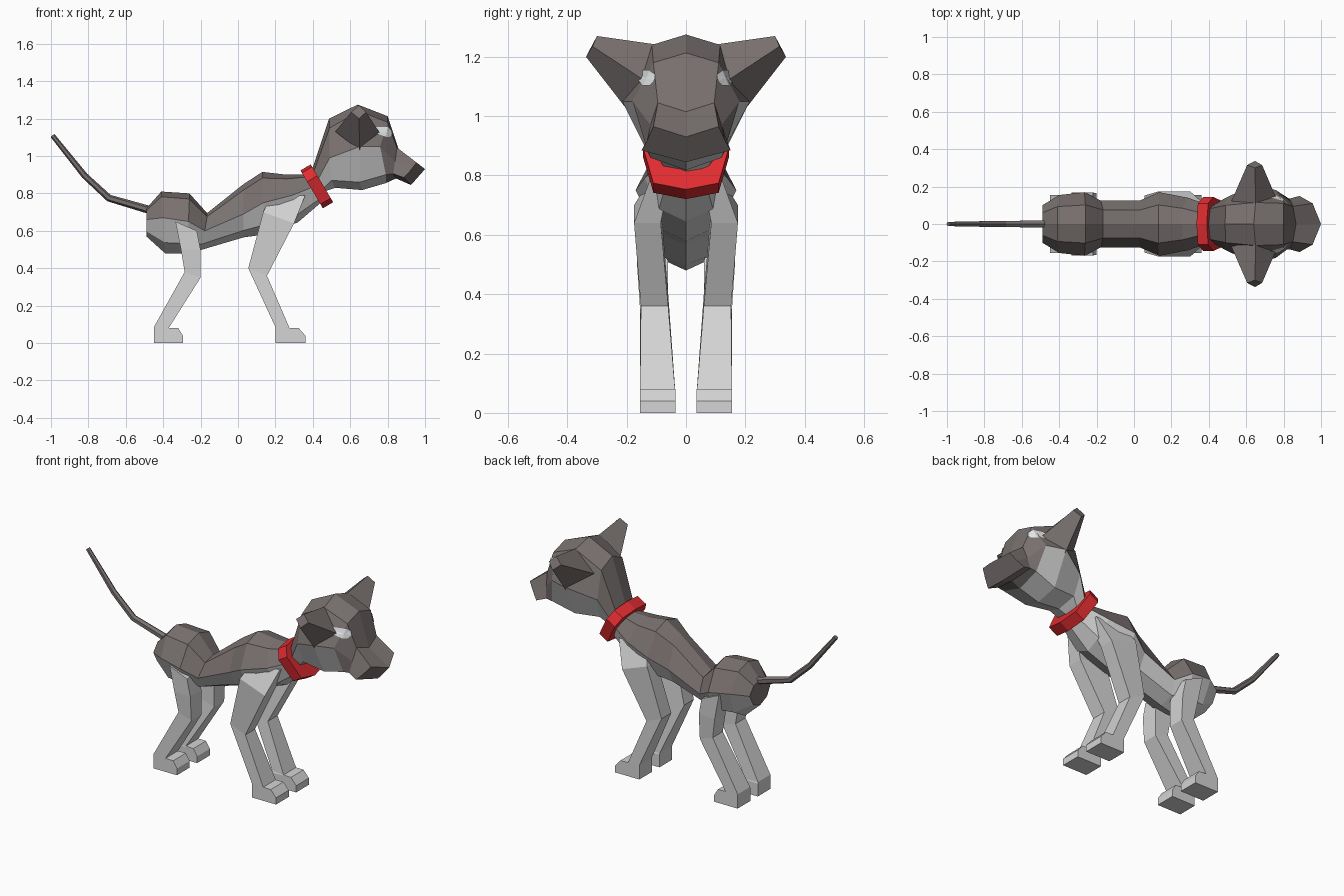
import bpy, bmesh, math
from mathutils import Vector
from mathutils.bvhtree import BVHTree

if "Cube" in bpy.data.objects:
    bpy.data.objects.remove(bpy.data.objects["Cube"])


def material(name, rgb):
    m = bpy.data.materials.new(name)
    m.diffuse_color = (*rgb, 1)
    m.use_nodes = True
    m.node_tree.nodes["Principled BSDF"].inputs["Base Color"].default_value = m.diffuse_color
    return m


FUR = material("dark fur", (0.19, 0.165, 0.16))
PALE = material("pale fur", (0.66, 0.66, 0.66))
RED = material("collar red", (0.75, 0.025, 0.03))
WHITE = material("eye white", (0.80, 0.83, 0.83))


def make(name, bm, mats):
    bmesh.ops.recalc_face_normals(bm, faces=bm.faces)
    me = bpy.data.meshes.new(name)
    bm.to_mesh(me)
    bm.free()
    for m in mats:
        me.materials.append(m)
    ob = bpy.data.objects.new(name, me)
    bpy.context.collection.objects.link(ob)
    return ob


def loft(name, rings, mats, rule=lambda ring, side: 0):
    """Join equal rings of points with quads and cap both ends."""
    bm = bmesh.new()
    vs = [[bm.verts.new(p) for p in r] for r in rings]
    n = len(rings[0])
    for i in range(len(vs) - 1):
        for k in range(n):
            j = (k + 1) % n
            f = bm.faces.new((vs[i][k], vs[i][j], vs[i + 1][j], vs[i + 1][k]))
            f.material_index = rule(i, k)
    bm.faces.new(vs[0])
    bm.faces.new(vs[-1])
    return make(name, bm, mats)


def mirrored(half):
    """Half ring from top centre to bottom centre -> full ring."""
    return half + [(x, -y, z) for x, y, z in reversed(half[1:-1])]


# Torso: x top, x bottom, half width, top z, side z, bottom z
torso = [(-.49, -.49, .10, .72, .66, .57),
         (-.41, -.39, .155, .81, .67, .48),
         (-.26, -.27, .17, .80, .65, .48),
         (-.165, -.19, .125, .695, .60, .50),
         (.03, .03, .125, .85, .69, .565),
         (.13, .14, .17, .915, .75, .58),
         (.26, .32, .14, .90, .79, .645),
         (.37, .46, .095, .90, .84, .765)]
rings = []
for xt, xb, w, zt, zs, zb in torso:
    xm = (xt + xb) / 2
    rings.append(mirrored([(xt, 0, zt), (xt, .6 * w, zt - .2 * (zt - zs)), (xm, w, zs),
                           (xb, .65 * w, zb + .3 * (zs - zb)), (xb, 0, zb)]))
loft("torso", rings, [FUR, PALE], lambda i, k: int(2 <= k <= 5))

# Head and muzzle
head_halves = [
    [(.39, 0, .91), (.395, .08, .89), (.42, .10, .86), (.45, .07, .82), (.46, 0, .81)],
    [(.487, 0, 1.20), (.49, .10, 1.15), (.49, .14, .99), (.50, .10, .87), (.52, 0, .83)],
    [(.64, 0, 1.275), (.65, .115, 1.24), (.65, .215, 1.05), (.65, .12, .86), (.663, 0, .818)],
    [(.80, 0, 1.213), (.80, .11, 1.18), (.76, .18, 1.05), (.79, .135, .90), (.79, 0, .855)],
    [(.866, 0, 1.015), (.85, .095, 1.045), (.84, .12, .97), (.83, .135, .905), (.845, 0, .88)],
    [(1.0, 0, .93), (.955, .11, .965), (.92, .13, .92), (.885, .15, .885), (.925, 0, .845)]]
head = loft("head", [mirrored(h) for h in head_halves], [FUR, PALE],
            lambda i, k: int(2 <= k <= 5 and i < 3))

# Ears
for s, side in ((1, "left"), (-1, "right")):
    base = [(.65, .09, 1.24), (.52, .12, 1.13), (.65, .205, 1.03), (.76, .14, 1.12)]
    tip = [(.647, .30, 1.27), (.605, .315, 1.235), (.647, .337, 1.20), (.685, .315, 1.235)]
    loft(side + "_ear", [[(x, s * y, z) for x, y, z in r] for r in (base, tip)], [FUR])

# Eyes: thin octagons projected on the face
bm = bmesh.new()
bm.from_mesh(head.data)
tree = BVHTree.FromBMesh(bm)
bm.free()
for s, side in ((1, "left"), (-1, "right")):
    bm = bmesh.new()

    def on_face(r, a):
        o = Vector((2, s * .13 + r * math.cos(a), 1.128 + r * math.sin(a)))
        p, n, _, _ = tree.ray_cast(o, Vector((-1, 0, 0)))
        return bm.verts.new(p + n * .005)

    c = on_face(0, 0)
    rim = [on_face(.028, (k + .5) * math.pi / 4) for k in range(8)]
    for k in range(8):
        vs = (c, rim[k], rim[(k + 1) % 8])
        f = bm.faces.new(vs)
    eye = make(side + "_eye", bm, [WHITE])
    if eye.data.polygons[0].normal.x < 0:
        eye.data.flip_normals()

# Collar: tilted faceted band
half = [(0, .115), (.11, .10), (.145, .045), (.11, -.095), (0, -.12)]
axis, up = Vector((.86, 0, .51)), Vector((-.51, 0, .86))
rings = []
for d in (-.032, .032):
    c = Vector((.42, 0, .84)) + axis * d
    rings.append(mirrored([tuple(c + up * v + Vector((0, y, 0))) for y, v in half]))
loft("collar", rings, [RED])

# Legs: back x, back z, front x, front z, inner y, outer y
front_leg = [(.20, 0, .36, 0, .035, .155),
             (.20, .04, .36, .04, .035, .155),
             (.20, .075, .325, .08, .035, .155),
             (.20, .085, .275, .081, .037, .155),
             (.055, .40, .155, .36, .06, .152),
             (.135, .70, .30, .64, .085, .175),
             (.18, .79, .36, .79, .055, .12)]
hind_leg = [(-.45, 0, -.295, 0, .035, .155),
            (-.45, .04, -.295, .04, .035, .155),
            (-.45, .075, -.32, .08, .035, .155),
            (-.45, .085, -.37, .081, .037, .155),
            (-.285, .38, -.20, .35, .06, .155),
            (-.305, .50, -.20, .50, .06, .165),
            (-.335, .65, -.22, .60, .07, .168)]
for label, leg in (("front", front_leg), ("hind", hind_leg)):
    for s, side in ((1, "left"), (-1, "right")):
        loft(f"{label}_{side}_leg",
             [[(xb, s * yi, zb), (xf, s * yi, zf), (xf, s * yo, zf), (xb, s * yo, zb)]
              for xb, zb, xf, zf, yi, yo in leg], [PALE])

# Tail: thin six-sided tapering tube
path = [(-.45, .705, .022), (-.69, .775, .019), (-.82, .895, .017), (-.992, 1.11, .013)]
rings = []
for i, (x, z, r) in enumerate(path):
    a, b = path[max(i - 1, 0)], path[min(i + 1, 3)]
    t = Vector((b[0] - a[0], 0, b[1] - a[1])).normalized()
    n = Vector((t.z, 0, -t.x))
    rings.append([Vector((x, 0, z)) + n * r * math.cos(q * math.pi / 3)
                  + Vector((0, r * math.sin(q * math.pi / 3), 0)) for q in range(6)])
loft("tail", rings, [FUR])
